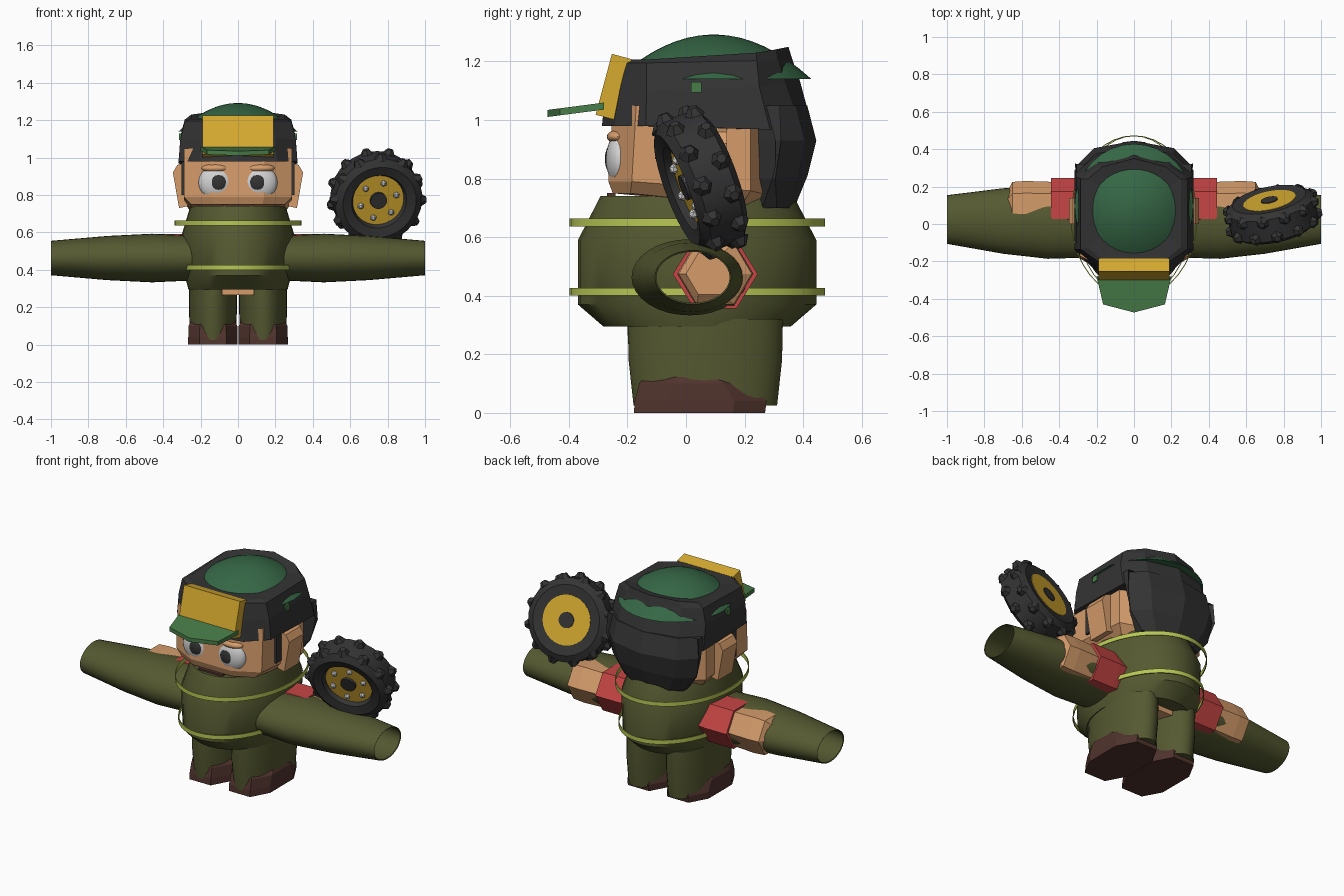
import bpy, bmesh, math
from mathutils import Matrix

old = bpy.data.objects.get("Cube")
if old:
    bpy.data.objects.remove(old, do_unlink=True)


def material(name, r, g, b):
    m = bpy.data.materials.new(name)
    m.use_nodes = True
    m.diffuse_color = (r, g, b, 1)
    m.node_tree.nodes["Principled BSDF"].inputs["Base Color"].default_value = (r, g, b, 1)
    return m


olive = material("olive cloth", .09, .1, .03)
dark = material("charcoal", .034, .034, .035)
gold = material("gold", .68, .41, .03)
cap_green = material("cap green", .036, .135, .06)
brim_green = material("brim green", .065, .2, .065)
skin = material("skin", .67, .335, .148)
brown = material("boot brown", .08, .033, .026)
red = material("cuff red", .57, .06, .058)
lime = material("lime trim", .48, .57, .09)
pale = material("pale grey", .65, .65, .65)


def finish(name, bm, mat, smooth=False, matrix=None):
    if matrix:
        bm.transform(matrix)
    bmesh.ops.recalc_face_normals(bm, faces=bm.faces[:])
    me = bpy.data.meshes.new(name)
    bm.to_mesh(me)
    bm.free()
    me.materials.append(mat)
    ob = bpy.data.objects.new(name, me)
    bpy.context.scene.collection.objects.link(ob)
    if smooth:
        bpy.ops.object.select_all(action='DESELECT')
        ob.select_set(True)
        bpy.context.view_layer.objects.active = ob
        bpy.ops.object.shade_smooth_by_angle(angle=math.radians(35))
    return ob


def loft(name, rings, mat, smooth=False, loop=False, matrix=None):
    """Skin a list of point rings; cap the ends, or join last to first."""
    bm = bmesh.new()
    vs = [[bm.verts.new(p) for p in ring] for ring in rings]
    n = len(vs[0])
    pairs = list(zip(vs, vs[1:])) + ([(vs[-1], vs[0])] if loop else [])
    for a, b in pairs:
        for i in range(n):
            j = (i + 1) % n
            bm.faces.new((a[i], a[j], b[j], b[i]))
    if not loop:
        bm.faces.new(vs[0])
        bm.faces.new(vs[-1])
    return finish(name, bm, mat, smooth, matrix)


def ellipse(axis, pos, c1, c2, r1, r2, n=32):
    """Ring across an axis; c and r follow the other two axes in order."""
    pts = []
    for i in range(n):
        a = math.tau * i / n
        u, v = c1 + r1 * math.cos(a), c2 + r2 * math.sin(a)
        pts.append({'x': (pos, u, v), 'y': (u, pos, v), 'z': (u, v, pos)}[axis])
    return pts


def octagon(zf, zb, hx, y0, y1, cx, cy, peak=0):
    """Chamfered rectangle, rising from zf in front to zb behind, with pointed ends."""
    half = [(hx - cx, y0 + peak), (hx, y0 + cy), (hx, y1 - cy), (hx - cx, y1 - peak)]
    pts = [(0, y0)] + half + [(0, y1)] + [(-x, y) for x, y in reversed(half)]
    return [(x, y, zf + (zb - zf) * ((y - y0) / (y1 - y0)) ** 3) for x, y in pts]


def box(name, center, size, mat, tilt=0):
    bm = bmesh.new()
    bmesh.ops.create_cube(bm, size=1)
    m = Matrix.Translation(center) @ Matrix.Rotation(tilt, 4, 'X') @ Matrix.Diagonal((*size, 1))
    return finish(name, bm, mat, matrix=m)


def ball(name, center, radii, mat):
    bm = bmesh.new()
    bmesh.ops.create_uvsphere(bm, u_segments=24, v_segments=14, radius=1)
    return finish(name, bm, mat, True, Matrix.Translation(center) @ Matrix.Diagonal((*radii, 1)))


# Torso, its two lime hoops and the hips
MID = .038
loft("torso", [ellipse('z', z, 0, MID, rx, ry) for z, rx, ry in
               [(.295, .265, .32), (.37, .285, .407), (.59, .3, .407), (.74, .255, .33)]], olive, True)
for name, z, rx in (("upper_hoop", .65, .34), ("lower_hoop", .413, .308)):
    loft(name, [ellipse('z', z + dz, 0, MID, rx - inset, .436 - inset, 40)
                for dz, inset in [(-.013, 0), (.013, 0), (.013, .005), (-.013, .005)]],
         lime, True, loop=True)
box("hips", (0, .035, .29), (.17, .47, .05), skin)

# Head, mouth
loft("head", [octagon(.75, .69, .25, -.25, .25, .12, .06),
              octagon(.79, .74, .29, -.265, .3, .15, .08),
              octagon(1.05, 1.05, .29, -.25, .3, .15, .08)], skin)
box("mouth", (0, -.255, .742), (.16, .03, .018), brown)

# Helmet crown, neck guard and cap dome
loft("helmet_crown", [octagon(.98, .955, .318, -.287, .437, .11, .15, .04),
                      octagon(1.1, 1.13, .308, -.275, .39, .11, .14, .05),
                      octagon(1.195, 1.21, .285, -.255, .362, .1, .12, .05),
                      octagon(1.207, 1.25, .25, -.235, .35, .08, .11, .045),
                      octagon(1.2, 1.2, .02, .07, .11, .005, .01)], dark)
loft("neck_guard", [octagon(.7, .7, .2, .2, .37, .07, .06, .02),
                    octagon(.8, .81, .28, .185, .415, .09, .11, .03),
                    octagon(.93, .93, .315, .185, .445, .1, .14, .04),
                    octagon(1.05, 1.05, .308, .18, .414, .1, .14, .04)], dark)
dome = []
for k in range(9):
    t = 1 - k / 8 * .97
    dome.append(ellipse('z', 1.14 + .152 * (1 - t * t), 0, .095, .318 * t, .333 * t))
loft("cap_dome", dome, cap_green, True)

# Front badge plate and brim
box("badge_plate", (0, -.247, 1.113), (.38, .07, .215), gold, math.radians(-15))
brim = [(-.2, -.28), (-.165, -.43), (0, -.473), (.165, -.43), (.2, -.28)]
loft("brim", [[(x, y, 1.045 + (y + .3) * .13 + dz) for x, y in brim]
              for dz in (-.012, .012)], brim_green)


def arm_ring(s, x, cy, ry, rz, n=32, cz=.463):
    return ellipse('x', s * x, cy, cz, ry, rz, n)


for s, side in ((1, "left"), (-1, "right")):
    # Eye, eyelid, ear, chin strap and cap stud
    ball(side + "_eye", (s * .115, -.225, .866), (.096, .048, .094), pale)
    ball(side + "_pupil", (s * .108, -.247, .867), (.056, .03, .056), dark)
    ball(side + "_eyelid", (s * .12, -.232, .943), (.075, .038, .024), skin)
    loft(side + "_ear", [[(s * x, y, z) for x, z in [(.27, .74), (.315, .73), (.348, .92), (.325, .96), (.27, .98)]]
                         for y in (.0, .14)], skin)
    box(side + "_strap", (s * .287, -.035, .9), (.03, .05, .2), dark)
    box(side + "_stud", (s * .305, .035, 1.112), (.02, .036, .036), brim_green)

    # Hollow sleeve
    loft(side + "_sleeve", [arm_ring(s, *p) for p in
                            [(.2, .012, .19, .118), (.46, .012, .198, .13), (.7, .016, .175, .118),
                             (1, .024, .13, .092), (.997, .024, .125, .087),
                             (.7, .016, .17, .113), (.46, .012, .193, .125), (.25, .012, .185, .114)]], olive, True)

    # Cuff, forearm and hand
    loft(side + "_cuff", [arm_ring(s, x, .1, r, r * .93, 6, .474) for x, r in
                          [(.2, .135), (.3, .145), (.445, .145)]], red)
    loft(side + "_forearm", [arm_ring(s, x, y, r, r * .97, 6, .475) for x, y, r in
                             [(.4, .1, .124), (.58, .1, .13), (.65, .1, .125), (.68, .085, .085)]], skin)

    # Leg and boot
    lx = s * .134
    loft(side + "_leg", [ellipse('z', z, lx, .066, rx, ry) for z, rx, ry in
                         [(.025, .122, .245), (.18, .128, .262), (.32, .128, .265)]], olive, True)
    boot = []
    for z, hx, y0, y1 in [(0, .132, -.178, .27), (.04, .132, -.175, .275), (.1, .13, -.16, .24), (.122, .12, -.14, .21)]:
        boot.append([(x + lx, y, h) for x, y, h in octagon(z, z, hx, y0, y1, .06, .11)])
    loft(side + "_boot", boot, brown)

# Wheel resting on the left sleeve
place = (Matrix.Translation((.74, .05, .79)) @ Matrix.Rotation(math.radians(12), 4, 'Z')
         @ Matrix.Rotation(math.radians(20), 4, 'X'))


def disc(name, profile, mat, loop=False):
    loft(name, [ellipse('y', y, 0, 0, r, r) for y, r in profile], mat, True, loop, place)


disc("tyre", [(-.04, .135), (-.075, .15), (-.088, .2), (-.062, .238),
              (.062, .238), (.088, .2), (.08, .138)], dark, True)
disc("rim", [(-.05, .143), (.083, .143)], gold)
disc("hub", [(-.065, .045), (.088, .045)], dark)

bm = bmesh.new()
for i in range(6):
    a = math.tau * (i + .3) / 6
    bmesh.ops.create_icosphere(bm, subdivisions=1, radius=.018, matrix=Matrix.Translation(
        (.1 * math.cos(a), -.058, .1 * math.sin(a))))
finish("wheel_bolts", bm, pale, matrix=place)

# Staggered tread knobs
bm = bmesh.new()
for row, y in enumerate((-.045, .045)):
    for i in range(12):
        turn = Matrix.Rotation(math.tau * (i + row / 2) / 12, 4, 'Y')
        bmesh.ops.create_cone(bm, cap_ends=True, segments=6, radius1=.038, radius2=.017, depth=.032,
                              matrix=turn @ Matrix.Translation((0, y, .246)))
finish("tread_knobs", bm, dark, matrix=place)
